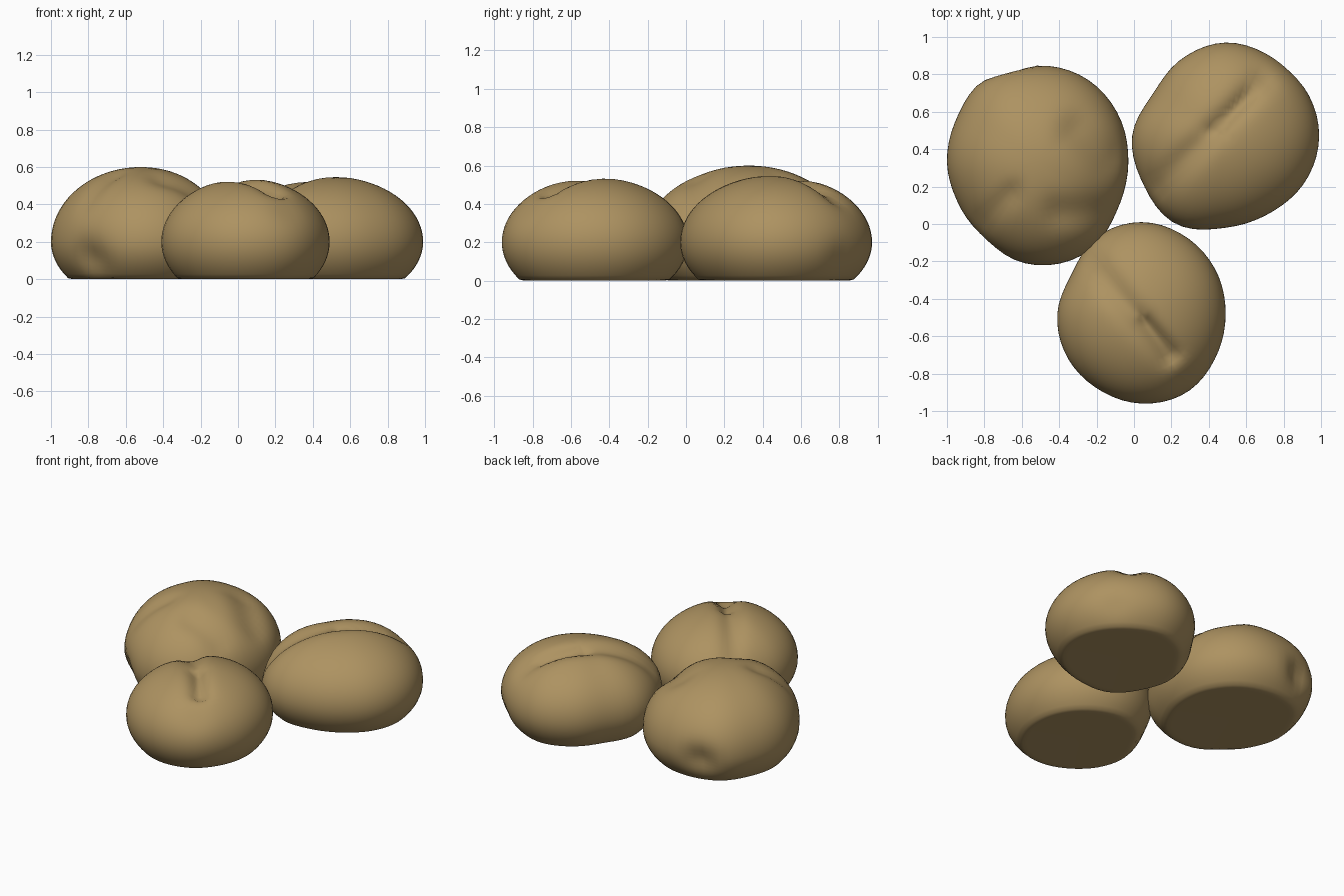
import bpy
import bmesh
import math
from mathutils import Vector
from mathutils.geometry import intersect_point_line

if "Cube" in bpy.data.objects:
    bpy.data.objects.remove(bpy.data.objects["Cube"], do_unlink=True)

crust = bpy.data.materials.new("golden_crust")
crust.use_nodes = True
crust.diffuse_color = (0.42, 0.29, 0.12, 1)
crust.node_tree.nodes["Principled BSDF"].inputs["Base Color"].default_value = (0.42, 0.29, 0.12, 1)
crust.node_tree.nodes["Principled BSDF"].inputs["Roughness"].default_value = 0.8

WAIST = 0.2    # height of the widest ring
BELLY = 0.33   # depth of the lower half before the flat base cuts it


def outline_radius(radii, angle):
    """Smooth closed interpolation through evenly spaced radii."""
    n = len(radii)
    t = (angle / math.tau % 1) * n
    i, f = int(t) % n, t % 1
    a, b, c, d = (radii[(i + k) % n] for k in (-1, 0, 1, 2))
    return b + 0.5 * f * (c - a + f * (2*a - 5*b + 4*c - d + f * (3*(b - c) + d - a)))


def crease_distance(p, start, end):
    """Flat distance from a point to a crease segment."""
    q = Vector((p.x, p.y, 0))
    a, b = Vector((*start, 0)), Vector((*end, 0))
    f = intersect_point_line(q, a, b)[1]
    return (q - a.lerp(b, min(1, max(0, f)))).length


def make_roll(name, centre, top, radii, creases, dents):
    bm = bmesh.new()
    bmesh.ops.create_uvsphere(bm, u_segments=56, v_segments=40, radius=1)
    middle = Vector((*centre, WAIST))
    for v in bm.verts:
        r = outline_radius(radii, math.atan2(v.co.y, v.co.x))
        upper = v.co.z > 0
        tall = top - WAIST if upper else BELLY
        p = Vector((centre[0] + v.co.x * r, centre[1] + v.co.y * r, WAIST + v.co.z * tall))
        # split along the crown
        if upper:
            for start, end, width, depth in creases:
                d = crease_distance(p, start, end)
                p.z -= depth * math.exp(-(d / width) ** 2) * min(1, v.co.z * 2)
        # soft pressed-in hollows
        for spot, width, depth in dents:
            d = (p - Vector(spot)).length
            p += (middle - p).normalized() * depth * math.exp(-(d / width) ** 2)
        p.z = max(p.z, 0.004 * (1 - math.hypot(v.co.x, v.co.y)))
        v.co = p
    mesh = bpy.data.meshes.new(name)
    bm.to_mesh(mesh)
    bm.free()
    mesh.materials.append(crust)
    mesh.shade_smooth()
    roll = bpy.data.objects.new(name, mesh)
    bpy.context.collection.objects.link(roll)


# large lumpy roll at the back on the -x side
make_roll("large_roll", (-0.52, 0.33), 0.6,
          (.49, .505, .52, .52, .53, .49, .48, .475, .51, .55, .55, .50),
          [((-0.8, 0.02), (-0.66, 0.16), 0.06, 0.025),
           ((-0.3, 0.5), (-0.14, 0.36), 0.1, 0.04),
           ((-0.4, 0.06), (-0.2, 0.06), 0.08, 0.03)],
          [((-0.78, -0.06, 0.12), 0.1, 0.05),
           ((-0.68, 0.82, 0.17), 0.1, 0.06)])

# split roll at the back on the +x side
make_roll("back_roll", (0.49, 0.47), 0.55,
          (.50, .495, .49, .50, .475, .45, .50, .51, .54, .49, .475, .49),
          [((0.12, 0.2), (0.68, 0.76), 0.07, 0.035),
           ((0.43, 0.5), (0.62, 0.69), 0.035, 0.025)],
          [((0.84, 0.82, 0.12), 0.09, 0.015)])

# split roll at the front
make_roll("front_roll", (0.04, -0.48), 0.54,
          (.45, .46, .475, .49, .475, .43, .45, .46, .465, .48, .485, .46),
          [((-0.24, -0.18), (0.18, -0.7), 0.07, 0.035),
           ((0.06, -0.52), (0.2, -0.7), 0.04, 0.03)],
          [((0.25, -0.82, 0.35), 0.09, 0.012)])
